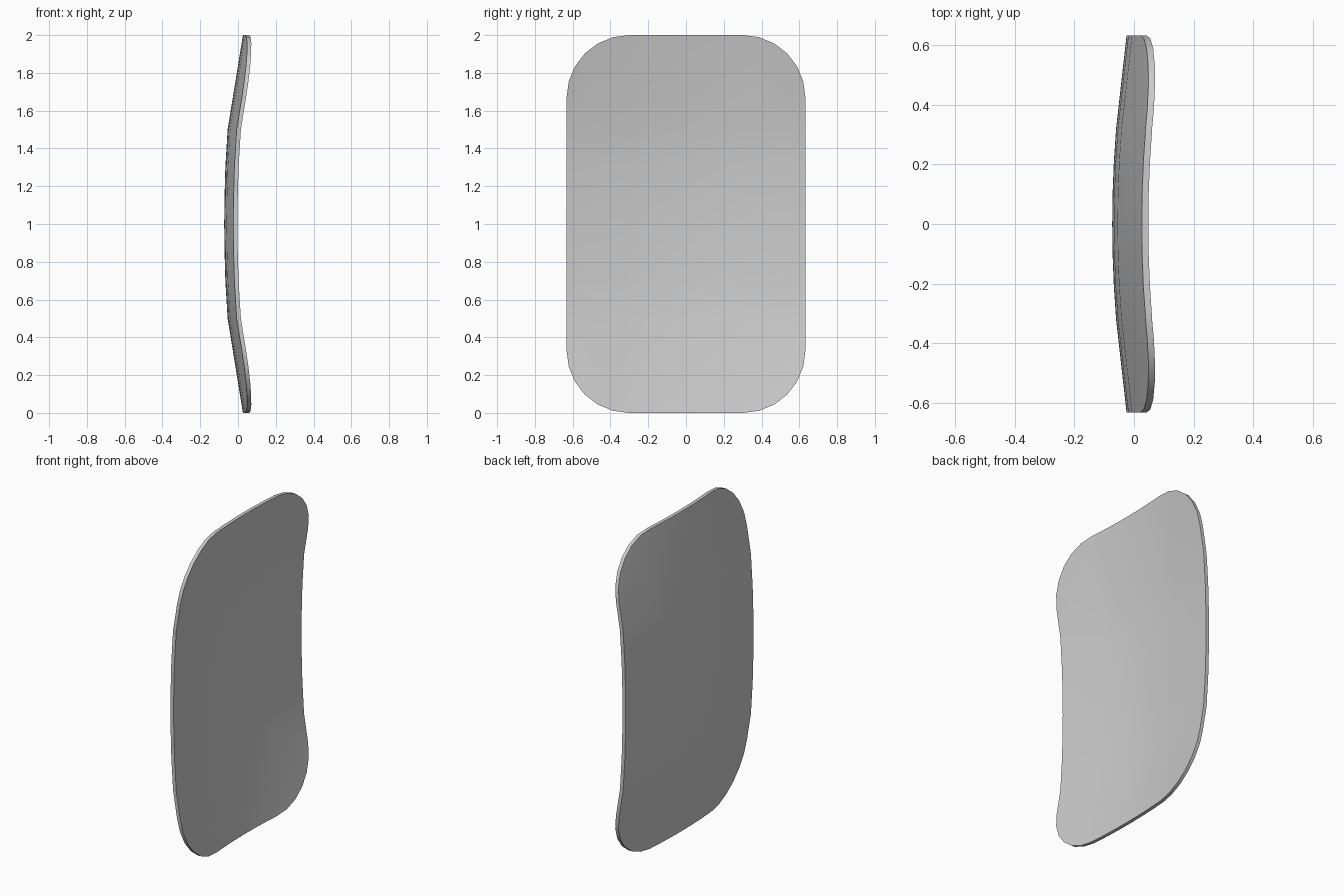
import bpy, bmesh
from math import sin, cos, pi

if "Cube" in bpy.data.objects:
    bpy.data.objects.remove(bpy.data.objects["Cube"])

HALF_Y, HALF_Z, RADIUS, THICK, BACK = 0.632, 1.0, 0.33, 0.022, -0.073

# Bend profiles: distance from centre -> forward offset
BEND_Y = [(0, 0), (0.1, 0.0012), (0.21, 0.0055), (0.32, 0.013), (0.632, 0.048)]
BEND_Z = [(0, 0), (0.12, 0.001), (0.3, 0.006), (0.5, 0.018), (1.0, 0.099)]


def bend(profile, d):
    d = abs(d)
    for (a, va), (b, vb) in zip(profile, profile[1:]):
        if d <= b + 1e-5:
            return va + (vb - va) * (d - a) / (b - a)
    return profile[-1][1]


bm = bmesh.new()

# Rounded rectangle outline
outline = []
for k, (sy, sz) in enumerate([(1, 1), (-1, 1), (-1, -1), (1, -1)]):
    for i in range(7):
        a = k * pi / 2 + i * pi / 12
        outline.append(bm.verts.new((0, sy * (HALF_Y - RADIUS) + RADIUS * cos(a),
                                     sz * (HALF_Z - RADIUS) + RADIUS * sin(a))))
bm.faces.new(outline)

# Cut along the bend lines
for axis, profile in ((1, BEND_Y), (2, BEND_Z)):
    for d in {s * p[0] for p in profile[:-1] for s in (-1, 1)}:
        co, no = [0, 0, 0], [0, 0, 0]
        co[axis], no[axis] = d, 1
        bmesh.ops.bisect_plane(bm, geom=bm.verts[:] + bm.edges[:] + bm.faces[:],
                               dist=1e-5, plane_co=co, plane_no=no)

# Bend the sheet and give it thickness
for v in bm.verts:
    v.co.x = BACK + bend(BEND_Y, v.co.y) + bend(BEND_Z, v.co.z)
    v.co.z += HALF_Z
ext = bmesh.ops.extrude_face_region(bm, geom=bm.faces[:], use_keep_orig=True)
for v in ext["geom"]:
    if isinstance(v, bmesh.types.BMVert):
        v.co.x += THICK
bmesh.ops.recalc_face_normals(bm, faces=bm.faces[:])

mesh = bpy.data.meshes.new("curved_panel")
bm.to_mesh(mesh)
bm.free()
panel = bpy.data.objects.new("curved_panel", mesh)
bpy.context.collection.objects.link(panel)
bpy.context.view_layer.objects.active = panel
panel.select_set(True)
bpy.ops.object.shade_smooth_by_angle(angle=pi / 6)
